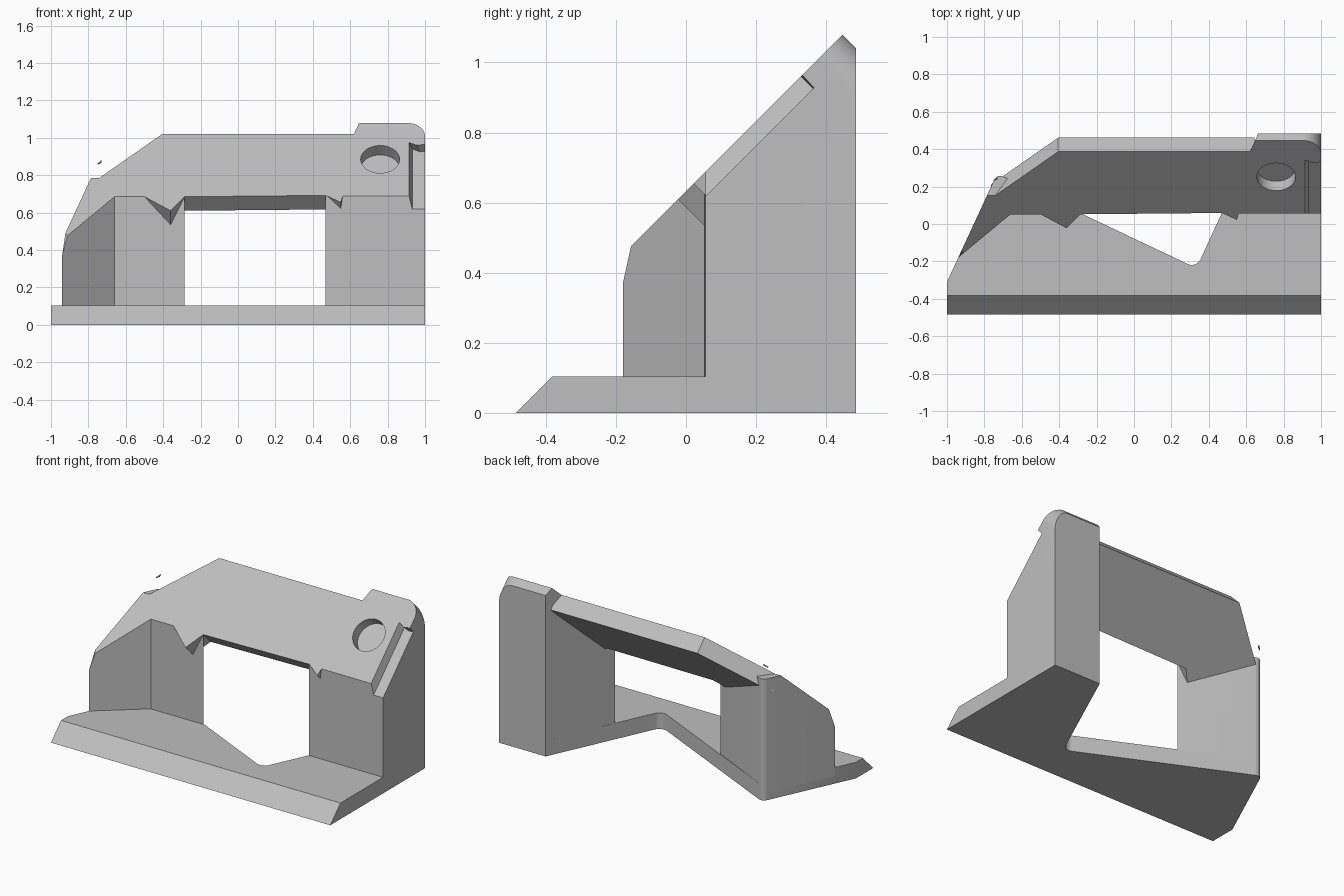
import bpy, bmesh
from math import sin, cos, pi, tan
from mathutils import Vector

if "Cube" in bpy.data.objects:
    bpy.data.objects.remove(bpy.data.objects["Cube"])

grey = bpy.data.materials.new("plain grey")
grey.use_nodes = True
grey.diffuse_color = (0.52, 0.52, 0.52, 1)
grey.node_tree.nodes["Principled BSDF"].inputs["Base Color"].default_value = (0.52, 0.52, 0.52, 1)

SLANT = 0.633          # the sloping face is z = y + SLANT


def loft(name, lower, upper, cuts=()):
    """Solid between two matching outlines, trimmed by (point, normal) planes."""
    bm = bmesh.new()
    a = [bm.verts.new(p) for p in lower]
    b = [bm.verts.new(p) for p in upper]
    bm.faces.new(a)
    bm.faces.new(b)
    for i in range(len(a)):
        j = (i + 1) % len(a)
        bm.faces.new((a[i], a[j], b[j], b[i]))
    for point, normal in cuts:
        geom = bm.verts[:] + bm.edges[:] + bm.faces[:]
        bmesh.ops.bisect_plane(bm, geom=geom, plane_co=point, plane_no=normal, clear_outer=True)
        rim = [e for e in bm.edges if e.is_boundary]
        if rim:
            bmesh.ops.holes_fill(bm, edges=rim, sides=0)
    bmesh.ops.recalc_face_normals(bm, faces=bm.faces[:])
    mesh = bpy.data.meshes.new(name)
    bm.to_mesh(mesh)
    bm.free()
    mesh.materials.append(grey)
    obj = bpy.data.objects.new(name, mesh)
    bpy.context.collection.objects.link(obj)
    return obj


def upright(name, outline, z0, z1, cuts=()):
    return loft(name, [(x, y, z0) for x, y in outline], [(x, y, z1) for x, y in outline], cuts)


def slab(name, outline, t0, t1, lean=0):
    """Outline (x, z) on the sloping face, extruded square to that face."""
    def layer(t, dx):
        return [(x + dx, z - SLANT + t, z - t) for x, z in outline]
    return loft(name, layer(t0, 0), layer(t1, lean))


def rounded(before, corner, after, r, n=6):
    """Points of an arc that rounds off a corner."""
    c = Vector(corner)
    u, v = (Vector(before) - c).normalized(), (Vector(after) - c).normalized()
    half = u.angle(v) / 2
    centre = c + (u + v).normalized() * r / sin(half)
    p, q = c + u * r / tan(half) - centre, c + v * r / tan(half) - centre
    return [tuple(centre + p.lerp(q, i / n).normalized() * r) for i in range(n + 1)]


def select_only(obj):
    bpy.ops.object.select_all(action='DESELECT')
    obj.select_set(True)
    bpy.context.view_layer.objects.active = obj


def carve(obj, cutter):
    mod = obj.modifiers.new("carve", 'BOOLEAN')
    mod.operation, mod.solver, mod.object = 'DIFFERENCE', 'EXACT', cutter
    select_only(obj)
    bpy.ops.object.modifier_apply(modifier=mod.name)
    bpy.data.objects.remove(cutter)


# Shared plan points
back_right, inner, back_left, left_edge = (0.665, 0.485), (0.334, -0.236), (-0.732, 0.269), (-1, -0.31)
inner_arc = rounded(back_right, inner, back_left, 0.05)
left_arc = rounded(inner, back_left, left_edge, 0.035)
slope = ((0, 0, SLANT), (0, -1, 1))

# Base plate with a bevelled front edge
base = upright("base_plate",
               [(-1, -0.485), (1, -0.485), (1, 0.485), back_right] + inner_arc + left_arc + [left_edge],
               0, 0.104, [((0, -0.485, 0), (0, -1, 1))])

# Left leg, trimmed by the slope, a low cap at the rear and a nick at its tip
left_leg = upright("left_leg", [(-0.94, -0.18), (-0.66, 0.052), (-0.285, 0.052)] + left_arc, 0.05, 1.2,
                   [slope, ((0, 0, 0.785), (0, 0, 1)), ((-0.94, -0.18, 0.37), (-0.6, -0.8, 0.333))])

# Right leg with its squared-off head
right_leg = upright("right_leg", [(0.468, 0.055), (1, 0.055), (1, 0.485), back_right], 0.0, 1.3,
                    [slope, ((0, 0.446, 1.08), (0, 1, 1))])

# Round the head corner, sink the round socket, cut the side groove
arc = [(0.9 + 0.1 * sin(a), 1.009 + 0.0712 * cos(a)) for a in [pi / 2 * i / 10 for i in range(11)]]
carve(right_leg, slab("corner_cutter", [(1.1, 1.2), (0.9, 1.2)] + arc + [(1.1, 1.009)], -0.1, 0.4))
ring = [(0.76 + 0.104 * cos(a), 0.885 + 0.0735 * sin(a)) for a in [2 * pi * i / 40 for i in range(40)]]
carve(right_leg, slab("socket_cutter", ring, -0.05, 0.05))
carve(right_leg, slab("groove_cutter", [(0.91, 0.5), (1.2, 0.5), (1.2, 0.985), (0.95, 0.96), (0.91, 0.975)],
                      -0.01, 0.035, lean=0.022))

# Sloping bridge with two small pointed tabs on its lower edge
bridge = slab("sloping_bridge",
              [(-0.765, 0.769), (-0.62, 0.69), (-0.5, 0.685), (-0.36, 0.61), (-0.285, 0.685),
               (0.47, 0.692), (0.55, 0.655), (0.56, 0.69), (0.645, 1.02), (-0.405, 1.02)], 0, 0.075)

# Tiny loose sliver above the left leg
sliver = slab("loose_sliver", [(-0.75, 0.862), (-0.73, 0.872), (-0.73, 0.882)], 0, 0.006)

for obj in (base, left_leg, right_leg, bridge, sliver):
    select_only(obj)
    bpy.ops.object.shade_smooth_by_angle(angle=pi / 7)
